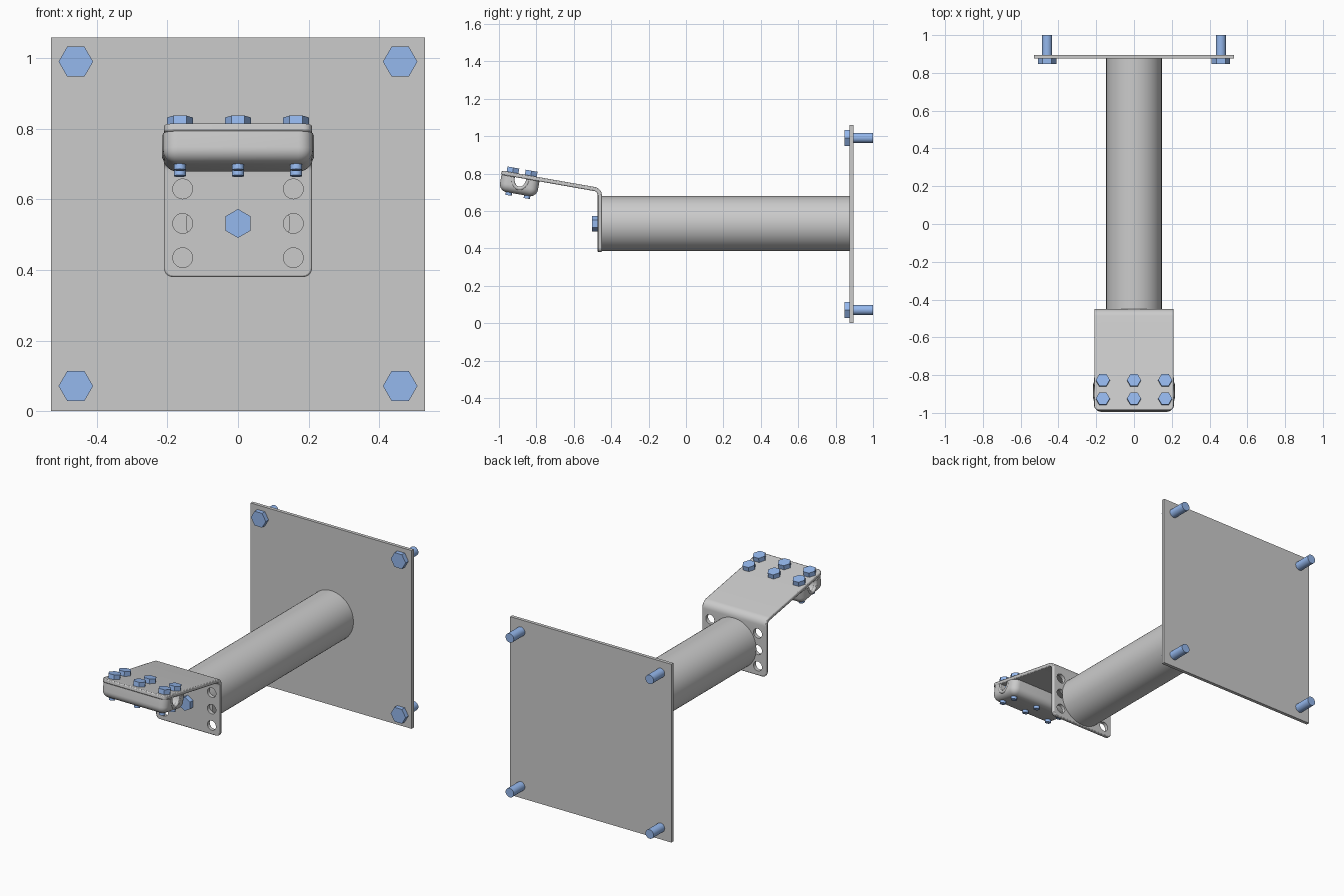
import bpy, bmesh
from math import sin, cos, tan, pi, radians
from mathutils import Matrix, Vector

if "Cube" in bpy.data.objects:
    bpy.data.objects.remove(bpy.data.objects["Cube"])

blue = bpy.data.materials.new("bolt_blue")
blue.diffuse_color = (0.3, 0.48, 0.85, 1)
blue.use_nodes = True
blue.node_tree.nodes["Principled BSDF"].inputs["Base Color"].default_value = blue.diffuse_color
TILT = radians(10)
FACE_Y = Matrix.Rotation(pi / 2, 4, 'X')          # local z -> -y
ARM = Matrix.Translation((0, -0.885, 0.776)) @ Matrix.Rotation(-TILT, 4, 'X')


def finish(name, bm, matrix=Matrix(), mat=None):
    bmesh.ops.recalc_face_normals(bm, faces=bm.faces)
    me = bpy.data.meshes.new(name)
    bm.to_mesh(me)
    bm.free()
    ob = bpy.data.objects.new(name, me)
    bpy.context.collection.objects.link(ob)
    ob.matrix_world = matrix
    if mat:
        me.materials.append(mat)
    return ob


def smooth(ob):
    bpy.ops.object.select_all(action='DESELECT')
    bpy.context.view_layer.objects.active = ob
    ob.select_set(True)
    bpy.ops.object.shade_smooth_by_angle(angle=radians(35))


def prism(bm, r, z0, z1, n, phase=0, ry=None, m=Matrix()):
    ring = [(r * cos(phase + 2 * pi * i / n), (ry or r) * sin(phase + 2 * pi * i / n)) for i in range(n)]
    a, b = [[bm.verts.new(m @ Vector((x, y, z))) for x, y in ring] for z in (z0, z1)]
    bm.faces.new(a)
    bm.faces.new(b)
    for i in range(n):
        j = (i + 1) % n
        bm.faces.new((a[i], a[j], b[j], b[i]))


def bolt(name, matrix, head_r, head_h, shaft_r, length, phase=0):
    bm = bmesh.new()
    prism(bm, head_r, 0, head_h, 6, phase)
    prism(bm, shaft_r, -length, 0.001, 20)
    smooth(finish(name, bm, matrix, blue))


def box(bm, size, centre):
    bmesh.ops.create_cube(bm, size=1, matrix=Matrix.Translation(centre) @ Matrix.Diagonal((*size, 1)))


def cut(ob, cutter):
    cutter.hide_render = True
    cutter.hide_viewport = True
    mod = ob.modifiers.new("cut", 'BOOLEAN')
    mod.operation = 'DIFFERENCE'
    mod.object = cutter
    mod.solver = 'EXACT'


# wall plate and its four corner bolts
bm = bmesh.new()
box(bm, (1.06, 0.02, 1.06), (0, 0.885, 0.53))
finish("wall_plate", bm)
for x in (-0.46, 0.46):
    for z in (0.071, 0.991):
        bolt("plate_bolt", Matrix.Translation((x, 0.875, z)) @ FACE_Y, 0.049, 0.027, 0.027, 0.125)

# round boom tube
bm = bmesh.new()
prism(bm, 0.147, -0.876, 0.451, 64)
smooth(finish("boom_tube", bm, Matrix.Translation((0, 0, 0.533)) @ FACE_Y))

# bent bracket: sheet profile extruded across x
T, R, W = 0.022, 0.045, 0.21
cy, cz = -0.45 - R, 0.684
steps = [radians(80) * i / 8 for i in range(9)]
outer = [(-0.45, 0.38)] + [(cy + R * cos(a), cz + R * sin(a)) for a in steps]
inner = [(-0.45 - T, 0.38)] + [(cy + (R - T) * cos(a), cz + (R - T) * sin(a)) for a in steps]
outer.append((-0.985, 0.816))
inner.append((-0.985 - T * sin(TILT), 0.816 - T * cos(TILT)))
bm = bmesh.new()
rows = [[bm.verts.new((x, y, z)) for y, z in line] for line in (outer, inner) for x in (-W, W)]
oa, ob_, ia, ib = rows
for i in range(len(outer) - 1):
    for p, q in ((oa, ob_), (ib, ia), (oa, ia), (ib, ob_)):
        bm.faces.new((p[i], q[i], q[i + 1], p[i + 1]))
for k in (0, -1):
    bm.faces.new((oa[k], ob_[k], ib[k], ia[k]))
bm.edges.ensure_lookup_table()
corners = [bm.edges.get((p[k], q[k])) for k in (0, -1) for p, q in ((oa, ia), (ob_, ib))]
bmesh.ops.bevel(bm, geom=corners, offset=0.025, offset_type='OFFSET', segments=5, profile=0.5, affect='EDGES')
bracket = finish("bent_bracket", bm)
bev = bracket.modifiers.new("edge", 'BEVEL')
bev.width, bev.segments, bev.limit_method, bev.angle_limit = 0.005, 2, 'ANGLE', radians(50)

# six adjustment holes in the bracket
bm = bmesh.new()
for x in (-0.157, 0.157):
    for z in (0.435, 0.532, 0.63):
        prism(bm, 0.028, 0.43, 0.50, 32, m=Matrix.Translation((x, 0, z)) @ FACE_Y)
cut(bracket, finish("hole_cutter", bm))
smooth(bracket)
bolt("pivot_bolt", Matrix.Translation((0, -0.472, 0.532)) @ FACE_Y, 0.041, 0.03, 0.02, 0.05, pi / 6)

# rounded clamp under the arm, with a cable groove along x
bm = bmesh.new()
box(bm, (0.426, 0.206, 0.087), (0, 0, -0.0435))
round_edges = [e for e in bm.edges if min(v.co.z for v in e.verts) < -0.01]
bmesh.ops.bevel(bm, geom=round_edges, offset=0.042, segments=7, profile=0.5, affect='EDGES')
clamp = finish("cable_clamp", bm, ARM)
bm = bmesh.new()
prism(bm, 0.05, -0.3, 0.3, 32, ry=0.033, m=Matrix.Rotation(pi / 2, 4, 'Y'))
cut(clamp, finish("groove_cutter", bm, ARM))
smooth(clamp)

# rolled lips around the groove ends
for x in (-0.206, 0.206):
    cu = bpy.data.curves.new("groove_lip", 'CURVE')
    cu.dimensions = '3D'
    cu.bevel_depth, cu.bevel_resolution, cu.use_fill_caps = 0.01, 3, True
    sp = cu.splines.new('POLY')
    sp.points.add(16)
    for i, p in enumerate(sp.points):
        a = pi + pi * i / 16
        p.co = (x, 0.041 * cos(a), 0.056 * sin(a), 1)
    lip = bpy.data.objects.new("groove_lip", cu)
    lip.matrix_world = ARM
    bpy.context.collection.objects.link(lip)

# six clamp bolts through arm and clamp
for x in (-0.165, 0, 0.165):
    for y in (-0.047, 0.052):
        bolt("clamp_bolt", ARM @ Matrix.Translation((x, y, T)), 0.037, 0.027, 0.017, 0.124)
